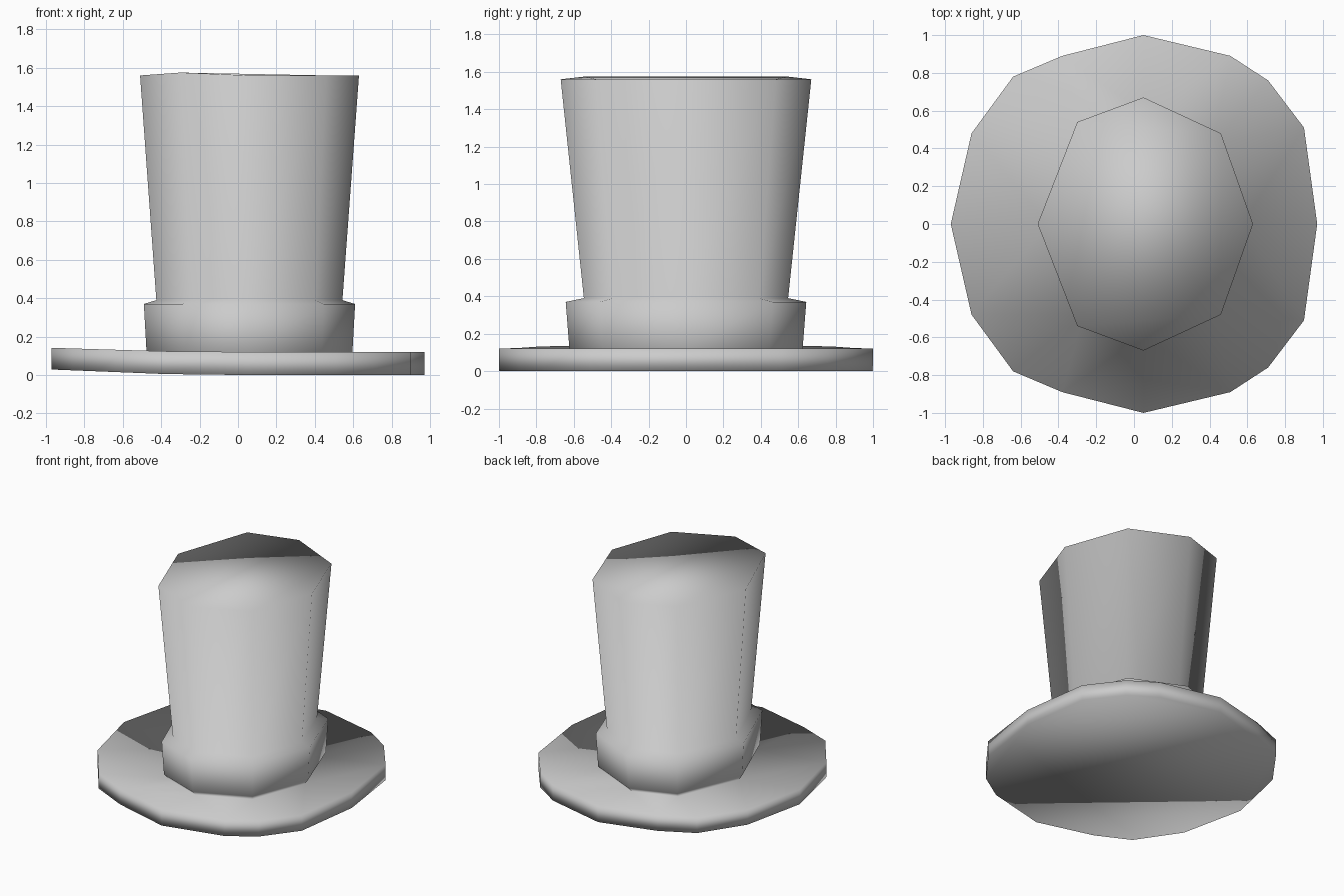
import bpy, bmesh

cube = bpy.data.objects.get("Cube")
if cube:
    bpy.data.objects.remove(cube)

grey = bpy.data.materials.new("light grey felt")
grey.use_nodes = True
colour = (0.6, 0.6, 0.6, 1)
grey.diffuse_color = colour
grey.node_tree.nodes["Principled BSDF"].inputs["Base Color"].default_value = colour

# Half outlines from the left (+x) round the back to the right; mirrored in y
BRIM = [(0.97, 0), (0.90, 0.51), (0.71, 0.76), (0.51, 0.89), (0.05, 1),
        (-0.38, 0.89), (-0.64, 0.78), (-0.86, 0.48), (-0.97, 0)]
CROWN = [(0.63, 0), (0.46, 0.48), (0.05, 0.67), (-0.30, 0.54), (-0.51, 0)]


def mirrored(half):
    return half + [(x, -y) for x, y in half[-2:0:-1]]


bm = bmesh.new()


def ring(outline, z, sx=1, sy=1, tilt=0):
    """Loop of vertices scaled about the crown axis, rising towards -x by tilt."""
    cx = 0.055
    return [bm.verts.new((cx + (x - cx) * sx, y * sy, z + tilt * max(0, -x - 0.25)))
            for x, y in mirrored(outline)]


def skin(lower, upper):
    """Join two loops; the lower may have a multiple of the upper's vertices."""
    n, k = len(upper), len(lower) // len(upper)
    for i in range(n):
        j = (i + 1) % n
        for s in range(k):
            a, b = lower[i * k + s], lower[(i * k + s + 1) % len(lower)]
            if k == 1:
                bm.faces.new((a, b, upper[j], upper[i]))
            elif s == 0:
                bm.faces.new((a, b, upper[i]))
            else:
                bm.faces.new((a, b, upper[j]))
        if k > 1:
            bm.faces.new((lower[i * k + 1], upper[j], upper[i]))


# Brim: flat underside, upright edge, top dipping towards the band
brim_under = ring(BRIM, 0, tilt=0.04)
brim_top = ring(BRIM, 0.12, tilt=0.03)
brim_inner = ring(CROWN, 0.08, 0.90, 0.88)
# Band, tucked under at its foot and sloping in to the crown
band_foot = ring(CROWN, 0.115, 0.94, 0.93)
band_top = ring(CROWN, 0.37, 0.965, 0.96)
# Crown, flaring to the top
crown_foot = ring(CROWN, 0.39, 0.85, 0.815)
crown_top = ring(CROWN, 1.56)
for v in crown_top:
    if -0.4 < v.co.x < -0.2:
        v.co.z += 0.015

loops = [brim_under, brim_top, brim_inner, band_foot, band_top, crown_foot, crown_top]
for lower, upper in zip(loops, loops[1:]):
    skin(lower, upper)
bm.faces.new(list(reversed(brim_under)))
bm.faces.new(crown_top)
bmesh.ops.recalc_face_normals(bm, faces=bm.faces)
for f in bm.faces:
    f.smooth = True

mesh = bpy.data.meshes.new("top_hat")
bm.to_mesh(mesh)
bm.free()
mesh.materials.append(grey)
hat = bpy.data.objects.new("top_hat", mesh)
bpy.context.collection.objects.link(hat)
